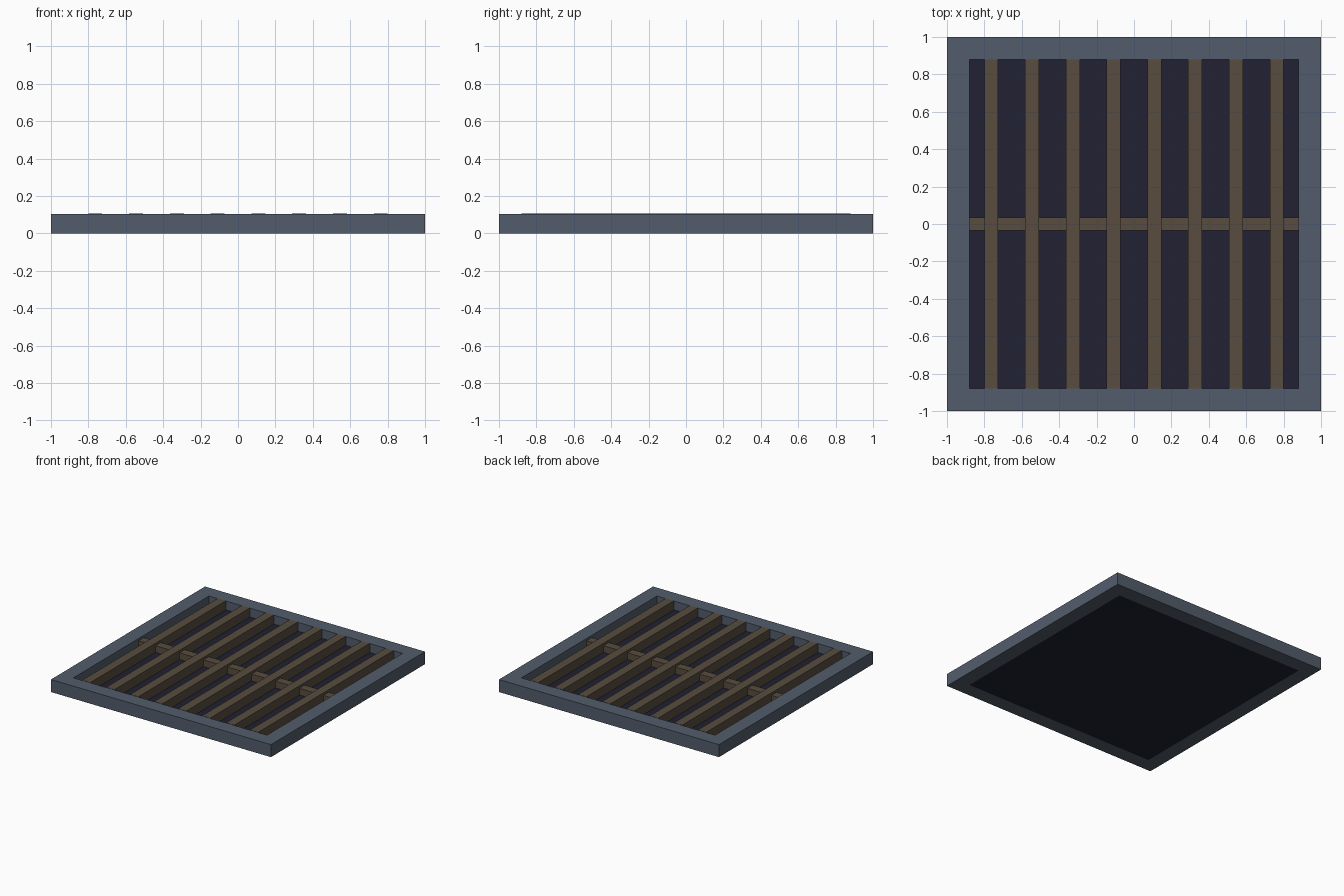
import bpy
import bmesh

cube = bpy.data.objects.get("Cube")
if cube:
    bpy.data.objects.remove(cube, do_unlink=True)


def material(name, rgb):
    mat = bpy.data.materials.new(name)
    mat.use_nodes = True
    colour = (*rgb, 1.0)
    mat.diffuse_color = colour
    mat.node_tree.nodes["Principled BSDF"].inputs["Base Color"].default_value = colour
    return mat


def finish(bm, name, mat):
    mesh = bpy.data.meshes.new(name)
    bmesh.ops.recalc_face_normals(bm, faces=bm.faces)
    bm.to_mesh(mesh)
    bm.free()
    mesh.materials.append(mat)
    obj = bpy.data.objects.new(name, mesh)
    bpy.context.collection.objects.link(obj)
    return obj


def box(name, mat, low, high):
    bm = bmesh.new()
    bmesh.ops.create_cube(bm, size=1)
    for v in bm.verts:
        for i in range(3):
            v.co[i] = low[i] if v.co[i] < 0 else high[i]
    return finish(bm, name, mat)


slate = material("slate metal", (0.084, 0.108, 0.15))
brown = material("rusty brown", (0.1, 0.073, 0.05))
dark = material("dark pit", (0.015, 0.015, 0.032))

OUTER, INNER = 1.0, 0.88
FRAME_TOP, BAR_TOP, CROSS_TOP, FLOOR_TOP = 0.103, 0.105, 0.085, 0.03

# Square frame: a ring of quads extruded upward
bm = bmesh.new()
corners = [(-1, -1), (1, -1), (1, 1), (-1, 1)]
rings = [[bm.verts.new((x * r, y * r, 0)) for x, y in corners] for r in (OUTER, INNER)]
for i in range(4):
    j = (i + 1) % 4
    bm.faces.new((rings[0][i], rings[0][j], rings[1][j], rings[1][i]))
extruded = bmesh.ops.extrude_face_region(bm, geom=bm.faces[:])
for item in extruded["geom"]:
    if isinstance(item, bmesh.types.BMVert):
        item.co.z = FRAME_TOP
finish(bm, "frame", slate)

# Dark floor closing the frame from below
box("pit_floor", dark, (-INNER, -INNER, 0), (INNER, INNER, FLOOR_TOP))

# Evenly spaced long bars
COUNT, SPACING, HALF = 8, 0.218, 0.037
for i in range(COUNT):
    x = (i - (COUNT - 1) / 2) * SPACING
    box(f"grate_bar_{i + 1}", brown, (x - HALF, -INNER, FLOOR_TOP), (x + HALF, INNER, BAR_TOP))

# Lower cross bar through the middle
box("cross_bar", brown, (-INNER, -0.034, FLOOR_TOP), (INNER, 0.034, CROSS_TOP))
